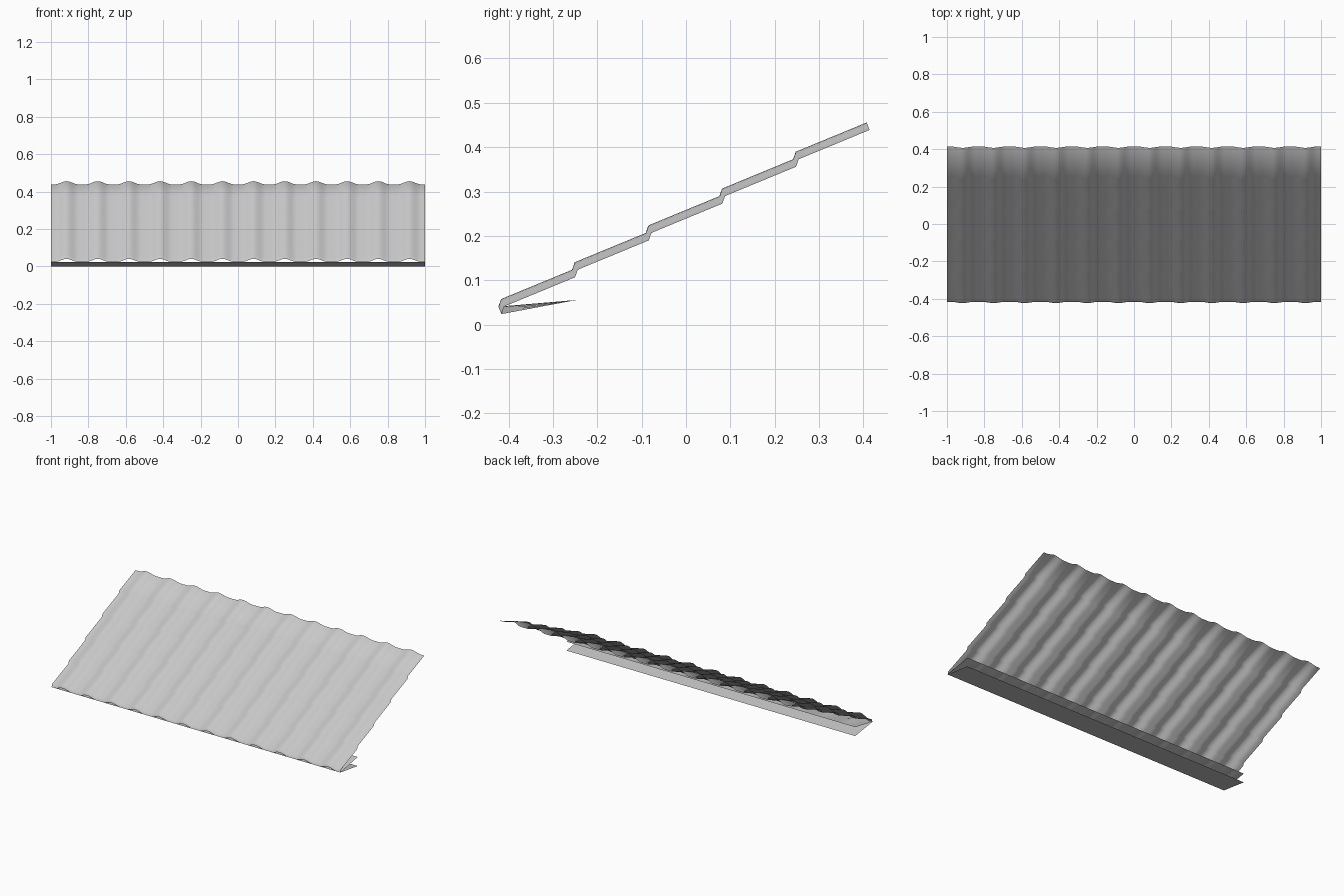
import bpy, bmesh, math
from mathutils import Vector

cube = bpy.data.objects.get("Cube")
if cube:
    bpy.data.objects.remove(cube, do_unlink=True)

COURSES = 5
WAVES = 12
STEPS = 14                            # samples across one wave
PERIOD = 2 / WAVES
HALF_BUMP = 0.062                     # half width of a rounded crest
START = Vector((0, -0.41, 0.041))     # valley of the lowest course
PITCH = Vector((0, 0.166, 0.083))
RISER = Vector((0, 0.006, 0.017))
CREST = Vector((0, -0.0068, 0.0168))  # square to the slope

grey = bpy.data.materials.new("roof_grey")
grey.use_nodes = True
colour = (0.58, 0.58, 0.58, 1)
grey.diffuse_color = colour
grey.node_tree.nodes["Principled BSDF"].inputs["Base Color"].default_value = colour


def wave(x):
    """Crest height from 0 to 1, flat in the valleys."""
    d = abs((x + 1) % PERIOD - PERIOD / 2)
    return math.cos(math.pi / 2 * d / HALF_BUMP) ** 2 if d < HALF_BUMP else 0


def loft(name, rows):
    """Skin rows of (point, wave strength) along the full width."""
    bm = bmesh.new()
    count = WAVES * STEPS
    xs = [-1 + 2 * i / count for i in range(count + 1)]
    grid = [[bm.verts.new(Vector((x, 0, 0)) + p + CREST * wave(x) * s) for x in xs]
            for p, s in rows]
    for low, high in zip(grid, grid[1:]):
        for i in range(count):
            bm.faces.new((low[i], low[i + 1], high[i + 1], high[i]))
    mesh = bpy.data.meshes.new(name)
    bm.to_mesh(mesh)
    bm.free()
    obj = bpy.data.objects.new(name, mesh)
    bpy.context.collection.objects.link(obj)
    mesh.materials.append(grey)
    bpy.ops.object.select_all(action="DESELECT")
    obj.select_set(True)
    bpy.context.view_layer.objects.active = obj
    bpy.ops.object.shade_smooth_by_angle(angle=math.radians(60))


# Stepped, corrugated roof sheet with a short lip at the eave
lip = START - RISER
rows = [(lip, 1)]
for k in range(COURSES):
    foot = START + PITCH * k
    rows += [(foot, 1), (foot + PITCH - RISER, 1)]
loft("roof_sheet", rows)

# Upper eave plate flattening from the wavy lip to a straight edge
loft("eave_upper_plate", [(Vector((0, -0.245, 0.056)), 0), (lip, 1)])

# Lower flat eave plate
loft("eave_lower_plate", [(Vector((0, -0.245, 0)), 0), (lip, 0)])
